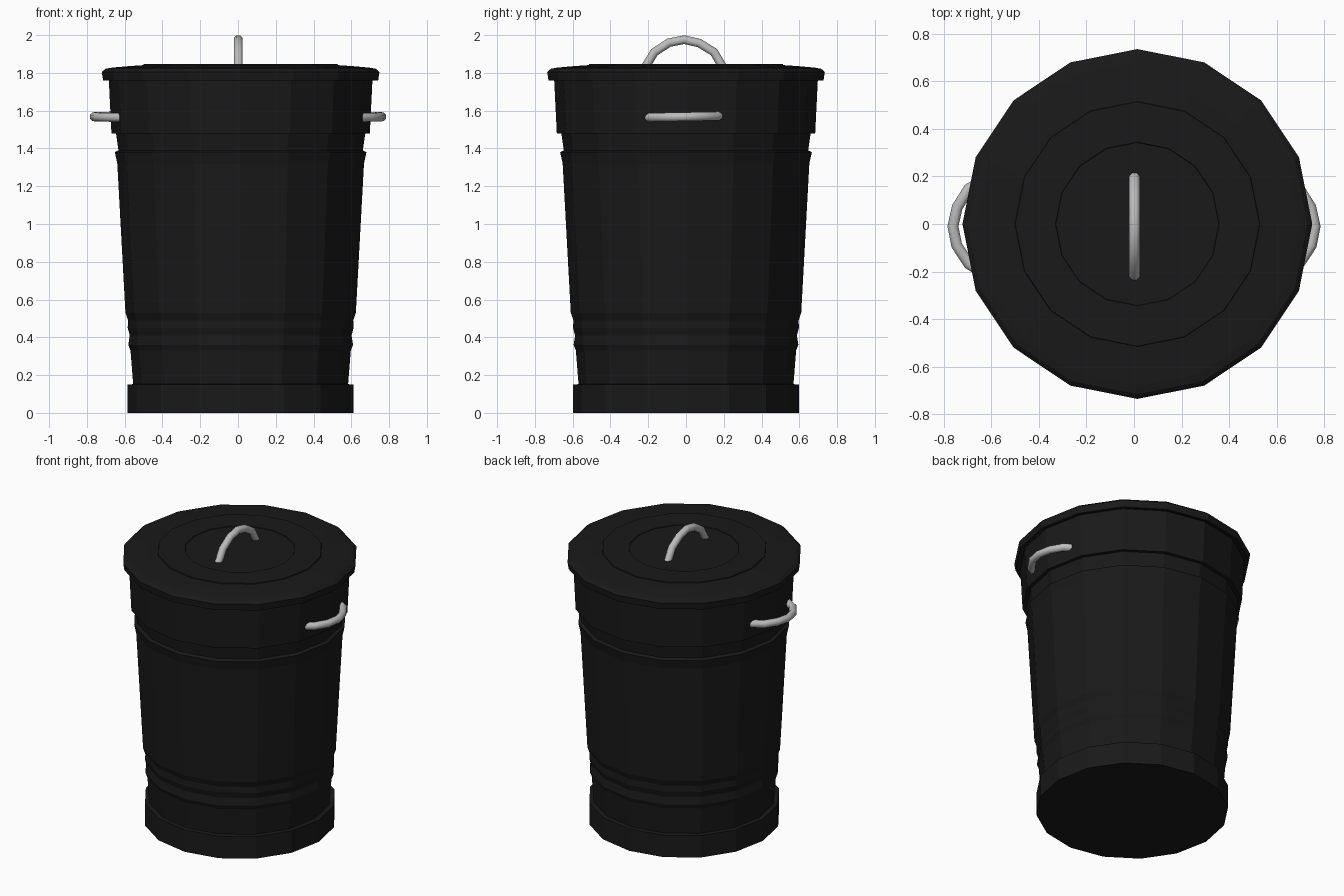
import bpy, bmesh, math
from mathutils import Vector

if "Cube" in bpy.data.objects:
    bpy.data.objects.remove(bpy.data.objects["Cube"])

SIDES, CX = 16, 0.014


def material(name, v):
    m = bpy.data.materials.new(name)
    m.diffuse_color = (v, v, v, 1)
    m.use_nodes = True
    m.node_tree.nodes["Principled BSDF"].inputs["Base Color"].default_value = m.diffuse_color
    return m


black = material("black_metal", 0.010)
steel = material("grey_steel", 0.5)


def finish(name, bm, mat, smooth=False):
    bmesh.ops.recalc_face_normals(bm, faces=bm.faces)
    for f in bm.faces:
        f.smooth = smooth and len(f.verts) == 4
    me = bpy.data.meshes.new(name)
    bm.to_mesh(me)
    bm.free()
    ob = bpy.data.objects.new(name, me)
    bpy.context.collection.objects.link(ob)
    me.materials.append(mat)
    return ob


def skin(bm, rings, cap_start=True, cap_end=True):
    """Bridge equal closed rings of points and cap the chosen ends."""
    rows = [[bm.verts.new(p) for p in r] for r in rings]
    n = len(rows[0])
    for a, b in zip(rows, rows[1:]):
        for i in range(n):
            j = (i + 1) % n
            bm.faces.new((a[i], a[j], b[j], b[i]))
    if cap_start:
        bm.faces.new(rows[0])
    if cap_end:
        bm.faces.new(rows[-1])


def lathe(name, profile, **caps):
    bm = bmesh.new()
    angles = [math.tau * i / SIDES for i in range(SIDES)]
    skin(bm, [[(CX + r * math.cos(a), r * math.sin(a), z) for a in angles]
              for r, z in profile], **caps)
    return finish(name, bm, black)


def handle(name, path, side, radius=0.025, sides=8):
    """Round bar along a planar path; side is the plane normal."""
    pts = [Vector(p) for p in path]
    side = Vector(side).normalized()
    rings = []
    for i, p in enumerate(pts):
        t = (pts[min(i + 1, len(pts) - 1)] - pts[max(i - 1, 0)]).normalized()
        out = t.cross(side)
        rings.append([p + radius * (math.cos(a) * side + math.sin(a) * out)
                      for a in (math.tau * (k + 0.5) / sides for k in range(sides))])
    bm = bmesh.new()
    skin(bm, rings)
    return finish(name, bm, steel, smooth=True)


# Tapered bin body, open under the lid, with base band, ribs and collar
lathe("bin_body", [
    (0.598, 0), (0.598, 0.15), (0.569, 0.152), (0.583, 0.33), (0.595, 0.36),
    (0.587, 0.41), (0.598, 0.45), (0.596, 0.49), (0.610, 0.53),
    (0.653, 1.32), (0.666, 1.38), (0.647, 1.39), (0.66, 1.48),
    (0.684, 1.48), (0.698, 1.765)], cap_end=False)

# Lid shell with rolled rim and shallow stepped top
lathe("lid", [
    (0.697, 1.768), (0.728, 1.76), (0.735, 1.805), (0.715, 1.822),
    (0.68, 1.828), (0.59, 1.836), (0.515, 1.841), (0.513, 1.847),
    (0.344, 1.847), (0.342, 1.842)], cap_start=False)

# Handles share one arc: (sideways position, rise)
arc = [(-0.216, -0.01), (-0.168, 0.069), (-0.09, 0.12), (-0.01, 0.136),
       (0.07, 0.118), (0.148, 0.07), (0.195, -0.01)]
handle("lid_handle", [(0.002, y, 1.84 + h) for y, h in arc], (1, 0, 0))
for label, s in (("left", -1), ("right", 1)):
    handle(label + "_handle",
           [(s * (0.625 + h), y, 1.568 + 0.02 * y) for y, h in arc], (0, 0, 1))
